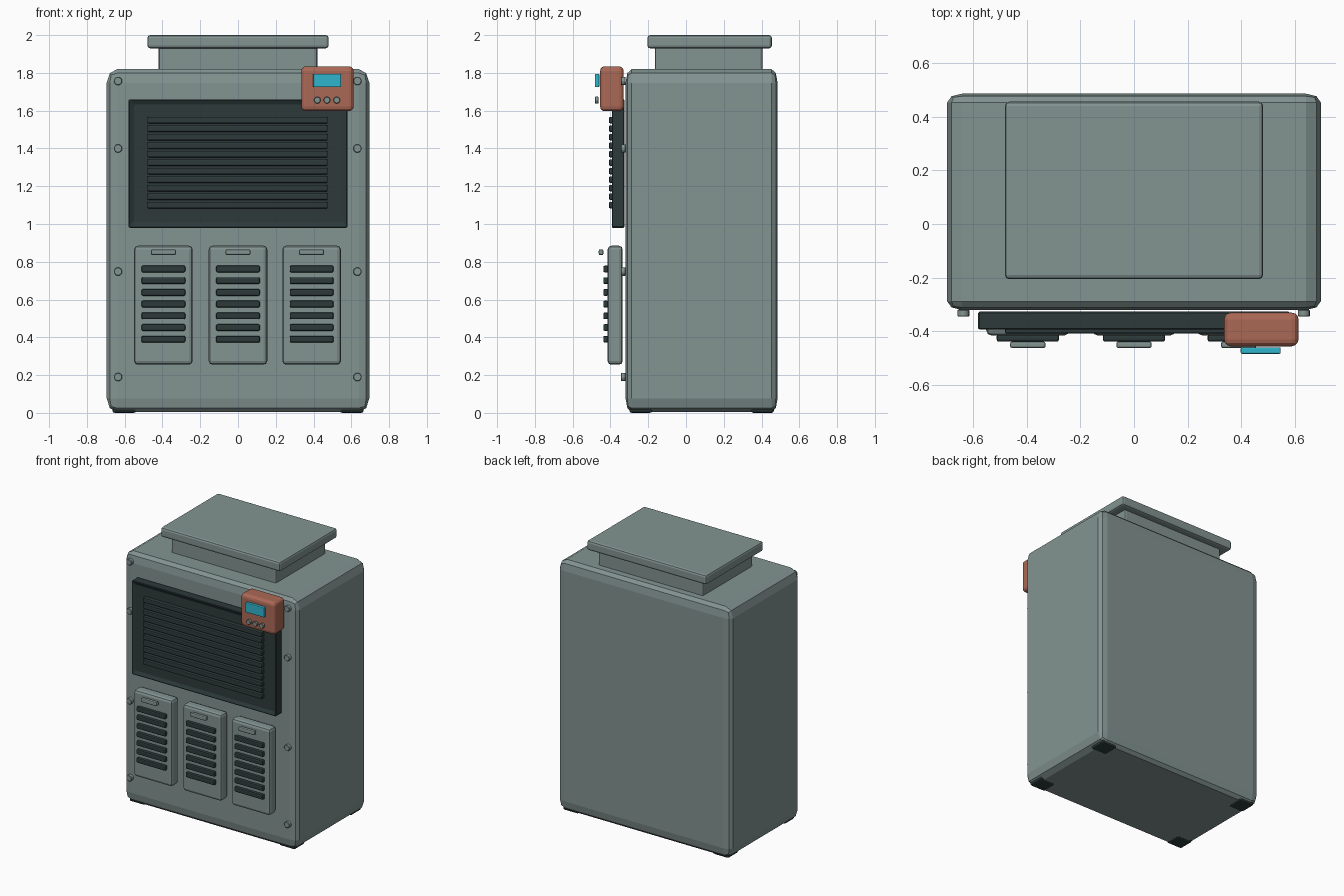
import bpy
import bmesh
import math
from mathutils import Matrix, Vector

old = bpy.data.objects.get("Cube")
if old:
    bpy.data.objects.remove(old, do_unlink=True)


def material(name, rgb):
    m = bpy.data.materials.new(name)
    m.use_nodes = True
    m.diffuse_color = (*rgb, 1)
    m.node_tree.nodes["Principled BSDF"].inputs["Base Color"].default_value = (*rgb, 1)
    return m


GREY = material("grey green paint", (0.225, 0.295, 0.285))
DARK = material("dark vent", (0.026, 0.042, 0.042))
RUST = material("rust casing", (0.41, 0.14, 0.093))
CYAN = material("cyan display", (0.03, 0.46, 0.61))


def finish(name, bm, mat):
    mesh = bpy.data.meshes.new(name)
    bm.to_mesh(mesh)
    bm.free()
    mesh.materials.append(mat)
    ob = bpy.data.objects.new(name, mesh)
    bpy.context.collection.objects.link(ob)
    return ob


def box(name, xs, ys, zs, mat, bevel=0.0, segments=2, stretched=False):
    """Box from its ranges; a stretched box has its bevel scaled with its sides."""
    size = Vector(r[1] - r[0] for r in (xs, ys, zs))
    bm = bmesh.new()
    bmesh.ops.create_cube(bm, size=1)
    if not stretched:
        bmesh.ops.scale(bm, vec=size, verts=bm.verts)
    ob = finish(name, bm, mat)
    ob.location = [sum(r) / 2 for r in (xs, ys, zs)]
    if stretched:
        ob.scale = size
    if bevel:
        mod = ob.modifiers.new("edge", "BEVEL")
        mod.width = bevel
        mod.segments = segments
    return ob


def stud(name, x, z, radius, ys, mat):
    """Short round pin facing the front."""
    bm = bmesh.new()
    bmesh.ops.create_cone(bm, cap_ends=True, segments=16, radius1=radius, radius2=radius,
                          depth=ys[1] - ys[0], matrix=Matrix.Rotation(math.pi / 2, 4, "X"))
    ob = finish(name, bm, mat)
    ob.location = (x, sum(ys) / 2, z)
    mod = ob.modifiers.new("edge", "BEVEL")
    mod.width = 0.003
    return ob


# Cabinet, neck and lid
box("cabinet", (-0.695, 0.695), (-0.32, 0.485), (0.004, 1.82), GREY, 0.04, 2, True)
box("neck", (-0.42, 0.42), (-0.165, 0.405), (1.78, 1.95), GREY, 0.012)
box("lid", (-0.48, 0.48), (-0.205, 0.455), (1.93, 2.0), GREY, 0.015)

# Feet
for side in (-1, 1):
    for y in (-0.24, 0.405):
        xs = sorted((side * 0.54, side * 0.665))
        box("foot", xs, (y - 0.06, y + 0.06), (0, 0.04), DARK, 0.012)

# Upper grille: frame with a recessed face and slats
frame = box("grille_frame", (-0.58, 0.58), (-0.395, -0.325), (0.98, 1.66), DARK)
bm = bmesh.new()
bm.from_mesh(frame.data)
front = [f for f in bm.faces if f.normal.y < -0.9]
bmesh.ops.inset_region(bm, faces=front, thickness=0.04)
bmesh.ops.translate(bm, vec=(0, 0.015, 0), verts=front[0].verts)
bm.to_mesh(frame.data)
bm.free()
edge = frame.modifiers.new("edge", "BEVEL")
edge.width = 0.006

for i in range(11):
    z = 1.1 + i * 0.045
    box("grille_slat", (-0.48, 0.475), (-0.408, -0.37), (z - 0.017, z + 0.017), DARK, 0.006)

# Three lower panels with louvres and handles
for x in (-0.395, 0, 0.39):
    box("panel", (x - 0.155, x + 0.155), (-0.415, -0.335), (0.255, 0.885), GREY, 0.02)
    box("panel_handle", (x - 0.066, x + 0.066), (-0.462, -0.437), (0.835, 0.866), GREY, 0.008)
    for i in range(7):
        z = 0.39 + i * 0.062
        box("panel_louvre", (x - 0.116, x + 0.116), (-0.438, -0.41), (z - 0.018, z + 0.018), DARK, 0.008)

# Control box
box("control_box", (0.335, 0.612), (-0.455, -0.33), (1.597, 1.835), RUST, 0.025, 3)
box("display", (0.397, 0.546), (-0.483, -0.459), (1.724, 1.795), CYAN, 0.005)
for x in (0.42, 0.471, 0.523):
    stud("button", x, 1.656, 0.018, (-0.483, -0.462), GREY)

# Screws along both front edges
for x in (-0.635, 0.632):
    for z in (0.19, 0.748, 1.4, 1.757):
        stud("screw", x, z, 0.022, (-0.345, -0.319), GREY)
